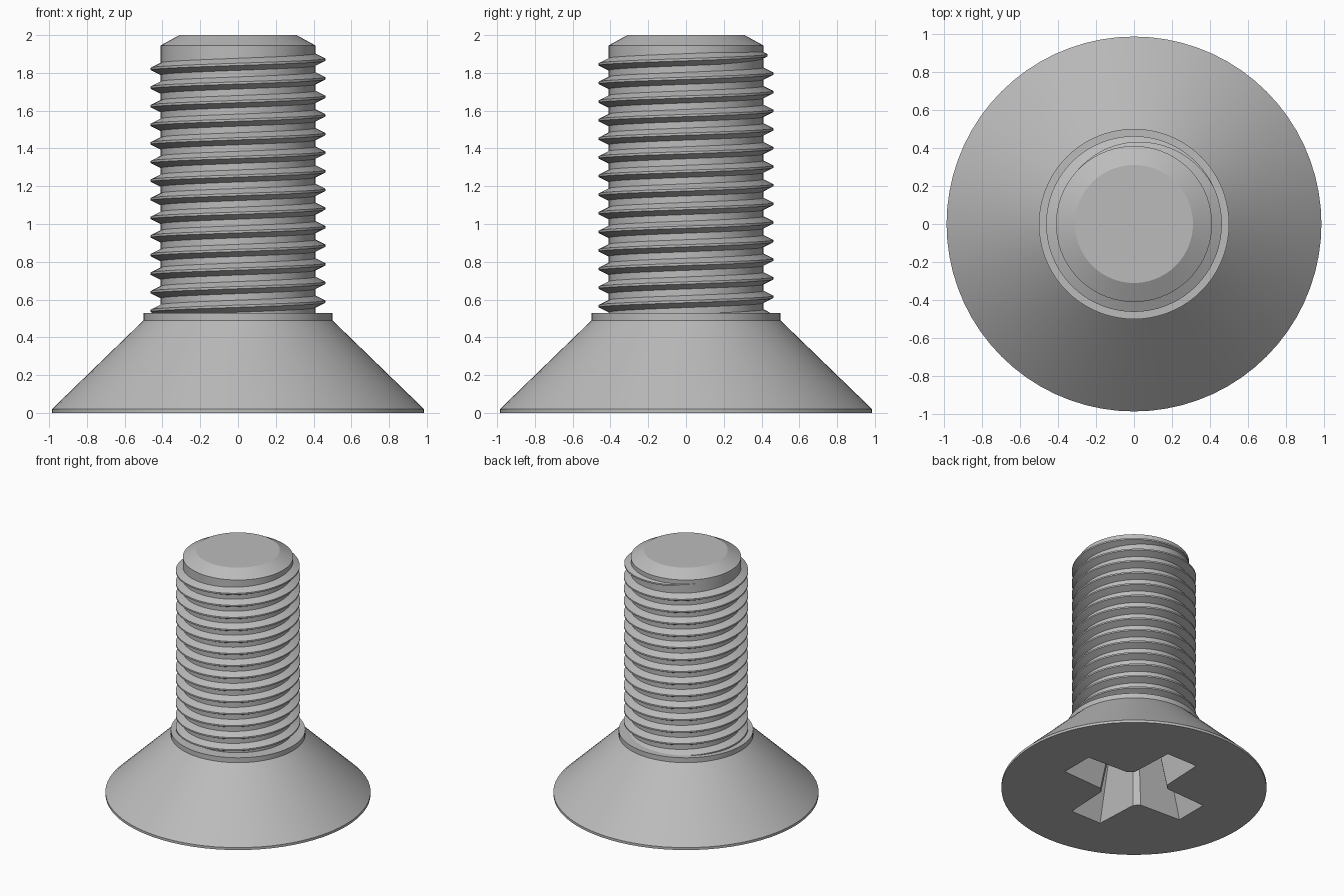
import bpy, bmesh
from math import pi, cos, sin, radians

cube = bpy.data.objects.get("Cube")
if cube:
    bpy.data.objects.remove(cube, do_unlink=True)

SEGMENTS = 72
steel = bpy.data.materials.new("grey_steel")
steel.use_nodes = True
colour = (0.5, 0.5, 0.5, 1)
steel.diffuse_color = colour
steel.node_tree.nodes["Principled BSDF"].inputs["Base Color"].default_value = colour


def make_object(name, bm):
    bmesh.ops.recalc_face_normals(bm, faces=bm.faces)
    mesh = bpy.data.meshes.new(name)
    bm.to_mesh(mesh)
    bm.free()
    mesh.materials.append(steel)
    obj = bpy.data.objects.new(name, mesh)
    bpy.context.collection.objects.link(obj)
    return obj


def activate(obj):
    bpy.ops.object.select_all(action='DESELECT')
    obj.select_set(True)
    bpy.context.view_layer.objects.active = obj


def smooth(obj):
    activate(obj)
    bpy.ops.object.shade_smooth_by_angle(angle=radians(25))


def loft(name, rings):
    """Skin a stack of closed rings and cap both ends."""
    bm = bmesh.new()
    rows = [[bm.verts.new(p) for p in ring] for ring in rings]
    for a, b in zip(rows, rows[1:]):
        for i in range(len(a)):
            j = (i + 1) % len(a)
            bm.faces.new((a[i], a[j], b[j], b[i]))
    bm.faces.new(rows[0][::-1])
    bm.faces.new(rows[-1])
    return make_object(name, bm)


def lathe(name, profile):
    angles = [2 * pi * i / SEGMENTS for i in range(SEGMENTS)]
    return loft(name, [[(r * cos(a), r * sin(a), z) for a in angles] for r, z in profile])


def cross_ring(tip, tip_half, inner, inner_half, z):
    """Four-armed outline with flared arms and chamfered inner corners."""
    arm = [(inner, -inner_half), (tip, -tip_half), (tip, tip_half), (inner, inner_half)]
    ring = []
    for k in range(4):
        c, s = cos(k * pi / 2), sin(k * pi / 2)
        ring += [(x * c - y * s, x * s + y * c, z) for x, y in arm]
    return ring


# Countersunk head with a shoulder collar
head = lathe("countersunk_head", [(0.985, 0), (0.985, 0.02), (0.5, 0.49), (0.5, 0.53)])

# Tapered cross-shaped drive recess
mouth = (0.555, 0.137, 0.195, 0.155)
floor = (0.40, 0.09, 0.13, 0.10)
above = [m + (m - f) * 0.1 for m, f in zip(mouth, floor)]
cutter = loft("recess_cutter", [cross_ring(*above, -0.045),
                                cross_ring(*floor, 0.45)])
cutter.hide_render = True
cut = head.modifiers.new("drive_recess", 'BOOLEAN')
cut.operation = 'DIFFERENCE'
cut.solver = 'EXACT'
cut.object = cutter
activate(head)
bpy.ops.object.modifier_apply(modifier=cut.name)
bpy.data.objects.remove(cutter, do_unlink=True)
smooth(head)

# Shank core with a chamfered end
shank = lathe("shank", [(0.41, 0.5), (0.41, 1.945), (0.31, 2.0)])
smooth(shank)

# Right-handed helical thread that fades out near the end
PITCH, CORE, CREST = 0.0985, 0.41, 0.462
TURNS, END, FADE = 14, radians(135), radians(110)
count = int((2 * pi * TURNS + END) / (2 * pi) * SEGMENTS)
sections = []
for i in range(count + 1):
    a = -2 * pi * TURNS + 2 * pi * i / SEGMENTS
    z = 1.87 + PITCH * a / (2 * pi)
    size = max(0.03, min(1, (END - a) / FADE))
    rim = CORE + (CREST - CORE) * size
    base, flat = 0.007 + 0.029 * size, 0.006
    outline = [(CORE - 0.008, -base), (rim, -flat), (rim, flat), (CORE - 0.008, base)]
    sections.append([(r * cos(a), r * sin(a), z + h) for r, h in outline])
smooth(loft("thread", sections))
